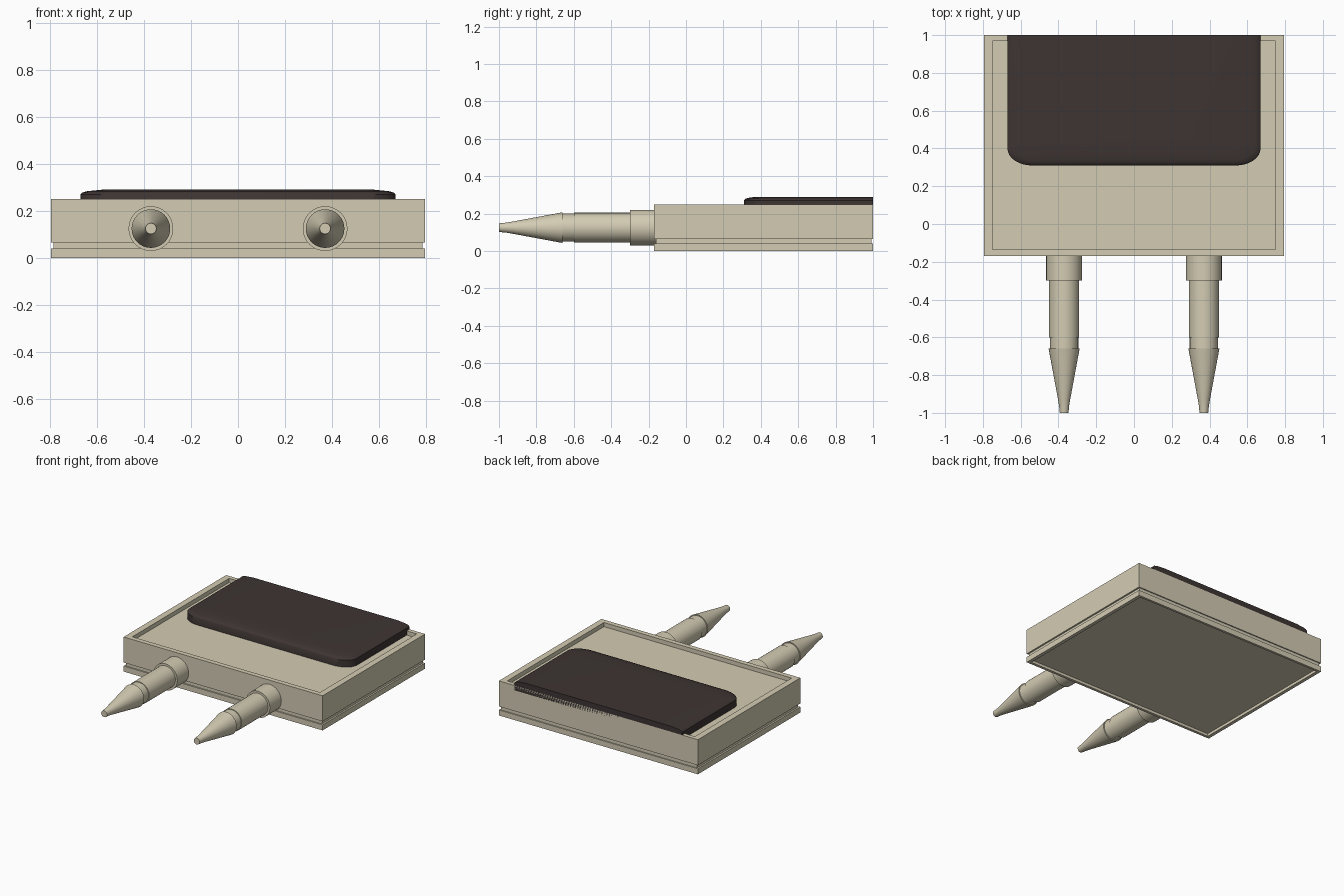
import bpy, bmesh, math

if "Cube" in bpy.data.objects:
    bpy.data.objects.remove(bpy.data.objects["Cube"])


def material(name, rgb):
    m = bpy.data.materials.new(name)
    m.diffuse_color = (*rgb, 1)
    m.use_nodes = True
    m.node_tree.nodes["Principled BSDF"].inputs["Base Color"].default_value = m.diffuse_color
    return m


TAN = material("tan_plastic", (0.65, 0.60, 0.45))
DARK = material("dark_pad", (0.047, 0.035, 0.033))


def loft(name, rings, mat, smooth=None):
    """Skin a stack of equal-length closed rings and cap both ends."""
    bm = bmesh.new()
    loops = [[bm.verts.new(p) for p in ring] for ring in rings]
    for a, b in zip(loops, loops[1:]):
        n = len(a)
        for i in range(n):
            j = (i + 1) % n
            bm.faces.new((a[i], a[j], b[j], b[i]))
    bm.faces.new(loops[0][::-1])
    bm.faces.new(loops[-1])
    bmesh.ops.recalc_face_normals(bm, faces=bm.faces)
    mesh = bpy.data.meshes.new(name)
    bm.to_mesh(mesh)
    bm.free()
    mesh.materials.append(mat)
    ob = bpy.data.objects.new(name, mesh)
    bpy.context.collection.objects.link(ob)
    if smooth:
        bpy.ops.object.select_all(action='DESELECT')
        ob.select_set(True)
        bpy.context.view_layer.objects.active = ob
        bpy.ops.object.shade_smooth_by_angle(angle=math.radians(smooth))
    return ob


def rect(inset, z):
    x, y0, y1 = 0.795 - inset, -0.17 + inset * 0.78, 1.0 - inset * 0.68
    return [(-x, y0, z), (x, y0, z), (x, y1, z), (-x, y1, z)]


# Base plate with a recessed underside
loft("base_plate", [rect(0.025, 0.02), rect(0.025, 0), rect(0, 0),
                    rect(0, 0.04), rect(0.015, 0.04)], TAN)

# Narrow seam between the two halves
loft("seam", [rect(0.012, 0.035), rect(0.012, 0.07)], TAN)

# Upper case with a shallow tray on top
loft("upper_case", [rect(0.015, 0.065), rect(0, 0.065), rect(0, 0.25),
                    rect(0.045, 0.25), rect(0.045, 0.22)], TAN)


# Pad: rounded front corners, square back, softened upper edge
def pad_ring(inset, z):
    x, y = 0.67 - inset, 0.31 + inset * 0.7
    steps = 8
    right = []
    for i in range(steps + 1):
        a = math.pi / 2 * i / steps
        right.append((x - 0.13 + 0.13 * math.sin(a), y + 0.09 - 0.09 * math.cos(a), z))
    left = [(-px, py, pz) for px, py, pz in reversed(right)]
    return right + [(x, 1.0, z), (-x, 1.0, z)] + left


loft("top_pad", [pad_ring(0, 0.215), pad_ring(0, 0.27), pad_ring(0.008, 0.278),
                 pad_ring(0.03, 0.284), pad_ring(0.09, 0.29)], DARK, 40)

# Pegs: (radius, y) profile turned around the y axis
PEG = [(0.095, -0.15), (0.095, -0.30), (0.08, -0.30), (0.08, -0.60),
       (0.075, -0.60), (0.075, -0.66), (0.082, -0.66), (0.032, -0.93),
       (0.027, -0.96), (0.023, -1.0)]
N = 32
for side, cx in (("left", -0.37), ("right", 0.37)):
    rings = [[(cx + r * math.cos(2 * math.pi * i / N), y,
               0.125 + r * math.sin(2 * math.pi * i / N)) for i in range(N)]
             for r, y in PEG]
    loft(side + "_peg", rings, TAN, 35)
